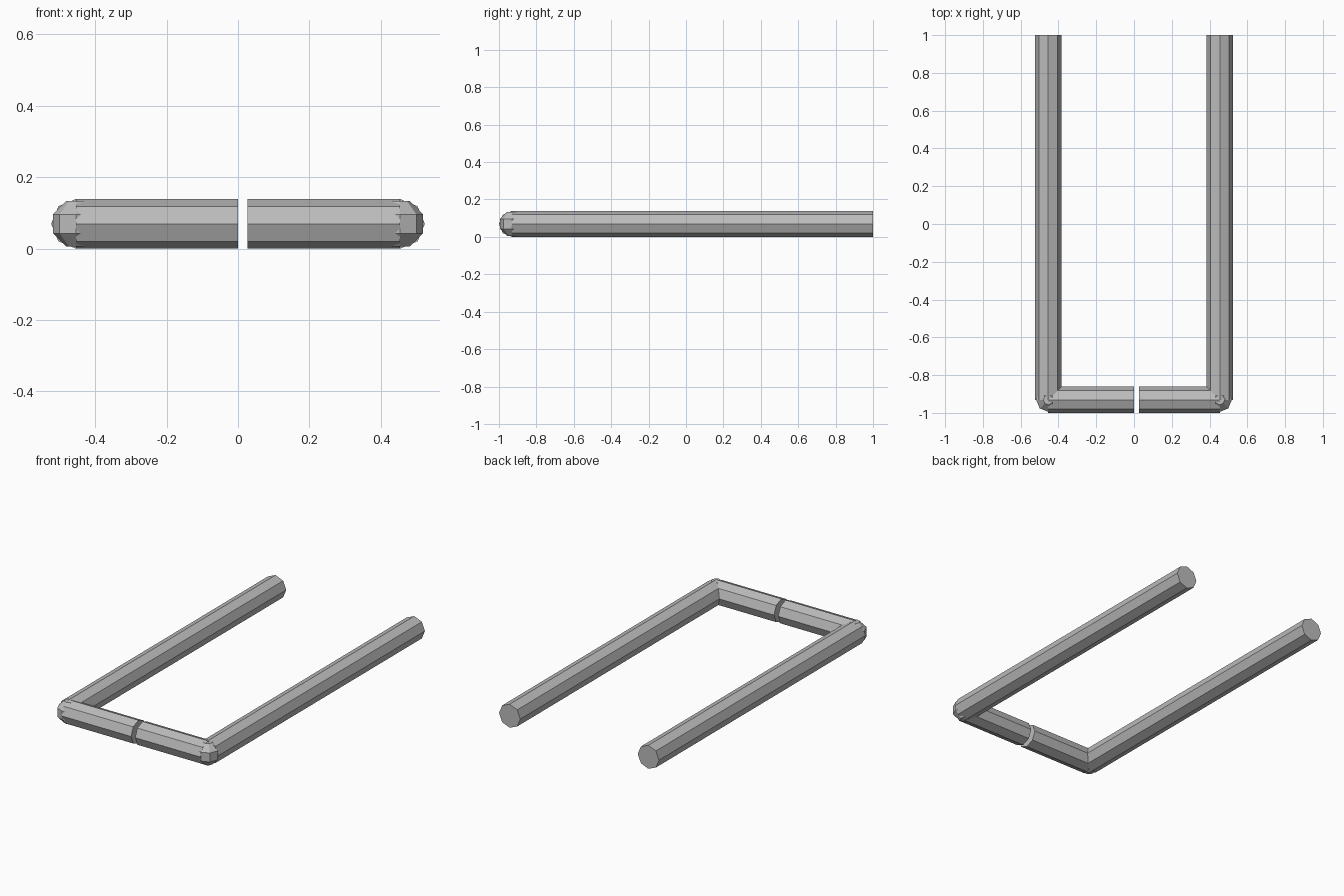
import bpy
import bmesh
from math import pi
from mathutils import Matrix, Vector

cube = bpy.data.objects.get("Cube")
if cube:
    bpy.data.objects.remove(cube, do_unlink=True)

RADIUS = 0.0695      # tube radius
SIDES = 8
LEG_X = 0.454        # leg axis
FRONT_Y = -1 + RADIUS
GAP = 0.027          # slit in the front bar

grey = bpy.data.materials.new("plain grey")
grey.use_nodes = True
grey.diffuse_color = (0.5, 0.5, 0.5, 1)
bsdf = next(n for n in grey.node_tree.nodes if n.type == 'BSDF_PRINCIPLED')
bsdf.inputs["Base Color"].default_value = grey.diffuse_color


def add_object(name, bm):
    mesh = bpy.data.meshes.new(name)
    bm.to_mesh(mesh)
    bm.free()
    mesh.materials.append(grey)
    obj = bpy.data.objects.new(name, mesh)
    bpy.context.collection.objects.link(obj)


def tube(name, start, end):
    """Capped octagonal tube with its ridges on the main axes."""
    start, end = Vector(start), Vector(end)
    axis = end - start
    turn = Matrix.Rotation(pi / 2, 4, 'Y' if abs(axis.x) > abs(axis.y) else 'X')
    bm = bmesh.new()
    bmesh.ops.create_cone(bm, cap_ends=True, segments=SIDES,
                          radius1=RADIUS, radius2=RADIUS, depth=axis.length,
                          matrix=Matrix.Translation((start + end) / 2) @ turn)
    add_object(name, bm)


def corner_ball(name, centre):
    """Faceted ball with flat caps, as a lathe of half a regular octagon."""
    bm = bmesh.new()
    profile = []
    for step in range(4):
        arm = Matrix.Rotation(pi / 8 + step * pi / 4, 3, 'Y') @ Vector((0, 0, RADIUS))
        profile.append(bm.verts.new(arm))
    edges = [bm.edges.new(pair) for pair in zip(profile, profile[1:])]
    bmesh.ops.spin(bm, geom=profile + edges, cent=(0, 0, 0), axis=(0, 0, 1),
                   angle=2 * pi, steps=SIDES, use_merge=True)
    bmesh.ops.remove_doubles(bm, verts=bm.verts, dist=0.0001)
    bmesh.ops.holes_fill(bm, edges=[e for e in bm.edges if e.is_boundary], sides=SIDES)
    bmesh.ops.recalc_face_normals(bm, faces=bm.faces)
    bmesh.ops.translate(bm, verts=bm.verts, vec=centre)
    add_object(name, bm)


# Each side: long leg, corner ball and its half of the front bar
for side, sign, inner_end in (("left", 1, GAP), ("right", -1, 0)):
    corner = (sign * LEG_X, FRONT_Y, RADIUS)
    tube(side + "_leg", corner, (sign * LEG_X, 1, RADIUS))
    tube(side + "_front_bar", corner, (inner_end, FRONT_Y, RADIUS))
    corner_ball(side + "_corner", corner)
